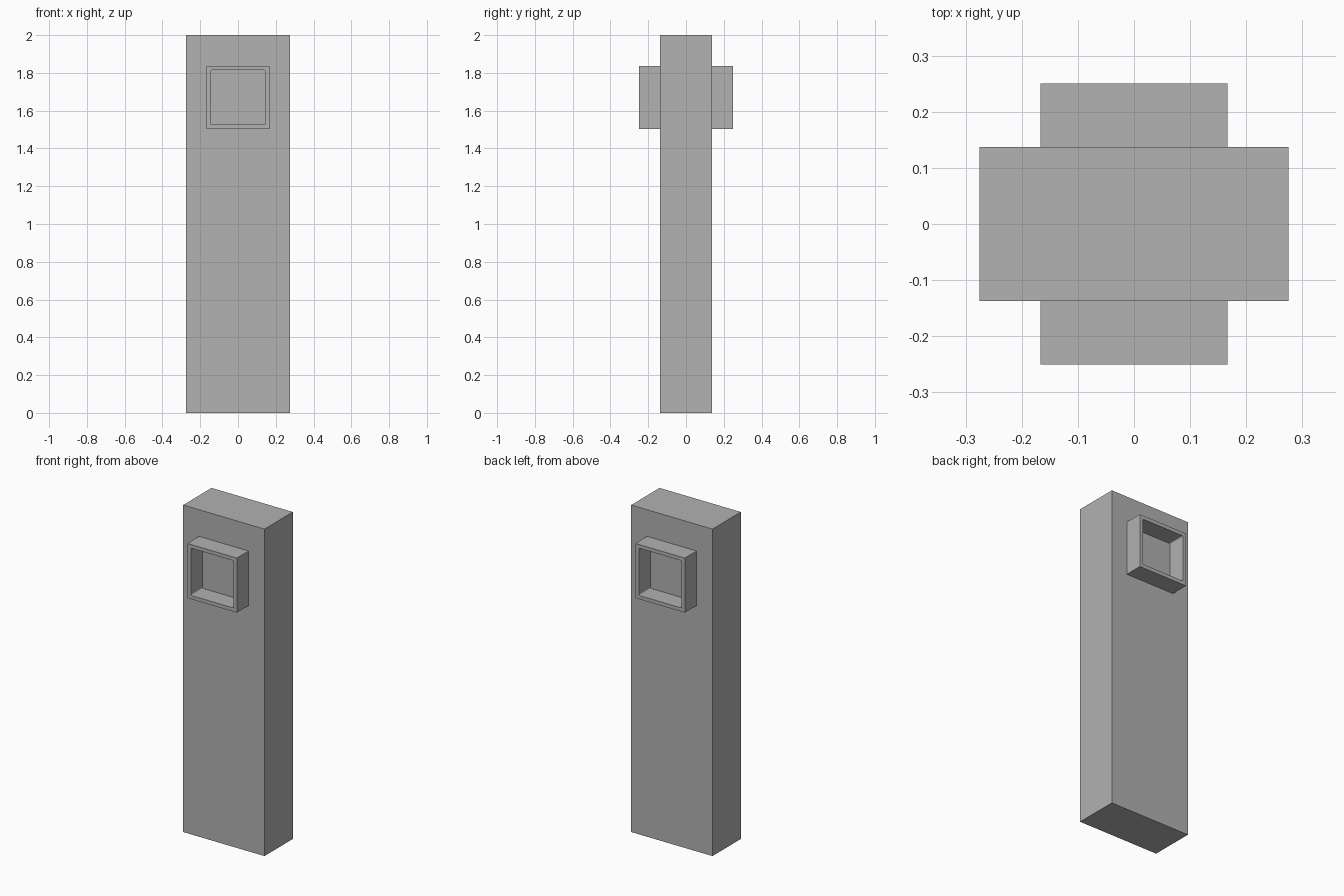
import bpy, bmesh
from mathutils import Vector

cube = bpy.data.objects.get("Cube")
if cube:
    bpy.data.objects.remove(cube, do_unlink=True)

# Single matte grey
grey = bpy.data.materials.new("plain grey")
grey.use_nodes = True
colour = (0.445, 0.445, 0.445, 1)
grey.diffuse_color = colour
grey.node_tree.nodes["Principled BSDF"].inputs["Base Color"].default_value = colour

HALF_W, HALF_D, HEIGHT = 0.275, 0.137, 2.0
FRAME_HALF, FRAME_Z, FRAME_OUT = 0.167, 1.67, 0.25
RIM, CORNER = 0.032, 0.006


def box(low, high):
    """Bmesh box between two opposite corners."""
    bm = bmesh.new()
    bmesh.ops.create_cube(bm, size=1)
    low, high = Vector(low), Vector(high)
    bmesh.ops.scale(bm, vec=high - low, verts=bm.verts)
    bmesh.ops.translate(bm, vec=(low + high) / 2, verts=bm.verts)
    return bm


def finish(name, bm):
    bmesh.ops.recalc_face_normals(bm, faces=bm.faces)
    mesh = bpy.data.meshes.new(name)
    bm.to_mesh(mesh)
    bm.free()
    mesh.materials.append(grey)
    obj = bpy.data.objects.new(name, mesh)
    bpy.context.collection.objects.link(obj)
    return obj


def frame(name, side):
    """Square open frame standing out from one face of the pillar."""
    ys = sorted((side * HALF_D, side * FRAME_OUT))
    bm = box((-FRAME_HALF, ys[0], FRAME_Z - FRAME_HALF),
             (FRAME_HALF, ys[1], FRAME_Z + FRAME_HALF))
    front = next(f for f in bm.faces if f.normal.y * side > 0.9)
    back = next(f for f in bm.faces if f.normal.y * side < -0.9)
    # Rim, then a recess running back to the pillar face
    bmesh.ops.inset_region(bm, faces=[front], thickness=RIM)
    recess = bmesh.ops.extrude_discrete_faces(bm, faces=[front])["faces"][0]
    # discrete extrusion gives a fresh floor joined by new walls
    bmesh.ops.translate(bm, vec=(0, side * (HALF_D - FRAME_OUT), 0), verts=recess.verts)
    inner = FRAME_HALF - RIM / 2
    corners = [e for e in bm.edges
               if abs(e.verts[0].co.y - e.verts[1].co.y) > 0.05
               and abs(e.verts[0].co.x) < inner]
    # The pillar itself closes the recess
    bmesh.ops.delete(bm, geom=[recess, back], context='FACES_ONLY')
    bmesh.ops.bevel(bm, geom=corners, offset=CORNER, segments=3,
                    profile=0.5, affect='EDGES')
    return finish(name, bm)


finish("pillar", box((-HALF_W, -HALF_D, 0), (HALF_W, HALF_D, HEIGHT)))
frame("front_frame", -1)
frame("back_frame", 1)
